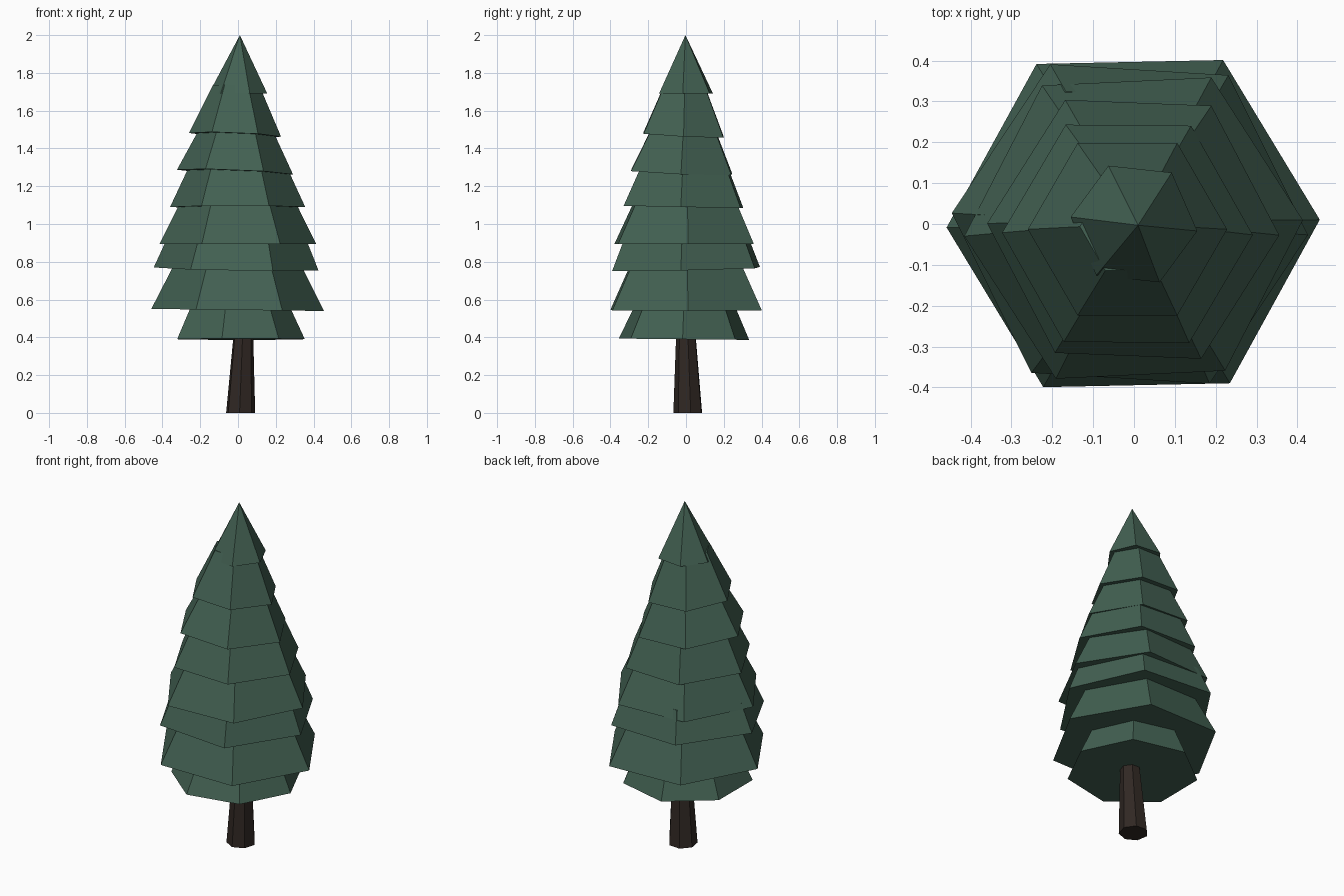
import bpy, bmesh, math
from mathutils import Vector

if "Cube" in bpy.data.objects:
    bpy.data.objects.remove(bpy.data.objects["Cube"])


def material(name, rgb):
    m = bpy.data.materials.new(name)
    m.diffuse_color = (*rgb, 1)
    m.use_nodes = True
    m.node_tree.nodes["Principled BSDF"].inputs["Base Color"].default_value = m.diffuse_color
    return m


def frustum(name, sides, rot, base, r0, top, r1, mat, tilt=(0, 0)):
    """Flat-faced tapered prism; tilt is the slope of both rings along x and y."""
    bm = bmesh.new()

    def ring(c, r):
        if r == 0:
            return [bm.verts.new(c)]
        out = []
        for i in range(sides):
            a = math.radians(rot) + math.tau * i / sides
            x, y = r * math.cos(a), r * math.sin(a)
            out.append(bm.verts.new(Vector(c) + Vector((x, y, tilt[0] * x + tilt[1] * y))))
        return out

    lo, hi = ring(base, r0), ring(top, r1)
    bm.faces.new(lo[::-1])
    for i in range(sides):
        j = (i + 1) % sides
        if len(hi) == 1:
            bm.faces.new((lo[i], lo[j], hi[0]))
        else:
            bm.faces.new((lo[i], lo[j], hi[j], hi[i]))
    if len(hi) > 1:
        bm.faces.new(hi)
    me = bpy.data.meshes.new(name)
    bm.to_mesh(me)
    bm.free()
    me.materials.append(mat)
    ob = bpy.data.objects.new(name, me)
    bpy.context.collection.objects.link(ob)
    return ob


green = material("needles", (0.055, 0.118, 0.084))
brown = material("bark", (0.030, 0.021, 0.017))

# Trunk, leaning slightly
frustum("trunk", 7, -42, (0.013, 0.012, 0), 0.079, (0.028, 0.001, 0.42), 0.053, brown)

# Branch tiers, bottom to top:
# sides, rotation, centre x, y, base z, base radius, radius at next tier's base, tilt
tiers = [
    (7, -1, 0.000, -0.012, 0.39, 0.354, 0.282, (0, -0.01)),
    (6, 1.2, -0.002, 0.001, 0.545, 0.457, 0.347, (-0.012, 0)),
    (6, -3.5, -0.010, 0.000, 0.762, 0.437, 0.380, (-0.017, 0.02)),
    (6, 2.7, -0.001, -0.010, 0.895, 0.415, 0.318, (0, 0)),
    (6, -2.3, -0.002, -0.013, 1.09, 0.358, 0.272, (0, -0.02)),
    (6, -0.5, -0.016, -0.024, 1.275, 0.307, 0.208, (-0.04, -0.04)),
    (6, 0, -0.016, -0.013, 1.472, 0.244, 0.143, (-0.04, -0.05)),
]
for k, (n, rot, x, y, z, r0, r1, tilt) in enumerate(tiers):
    z1 = tiers[k + 1][4] if k + 1 < len(tiers) else 1.69
    extra = 0.04  # tuck each tier up into the one above
    r_top = r1 - (r0 - r1) / (z1 - z) * extra
    frustum(f"branch_tier_{k + 1}", n, rot, (x, y, z), r0,
            (x * 0.5, y * 0.5, z1 + extra), r_top, green, tilt)

# Pointed top
frustum("tree_top", 6, -6.3, (0, 0, 1.69), 0.156, (0.01, -0.003, 2.0), 0, green)
